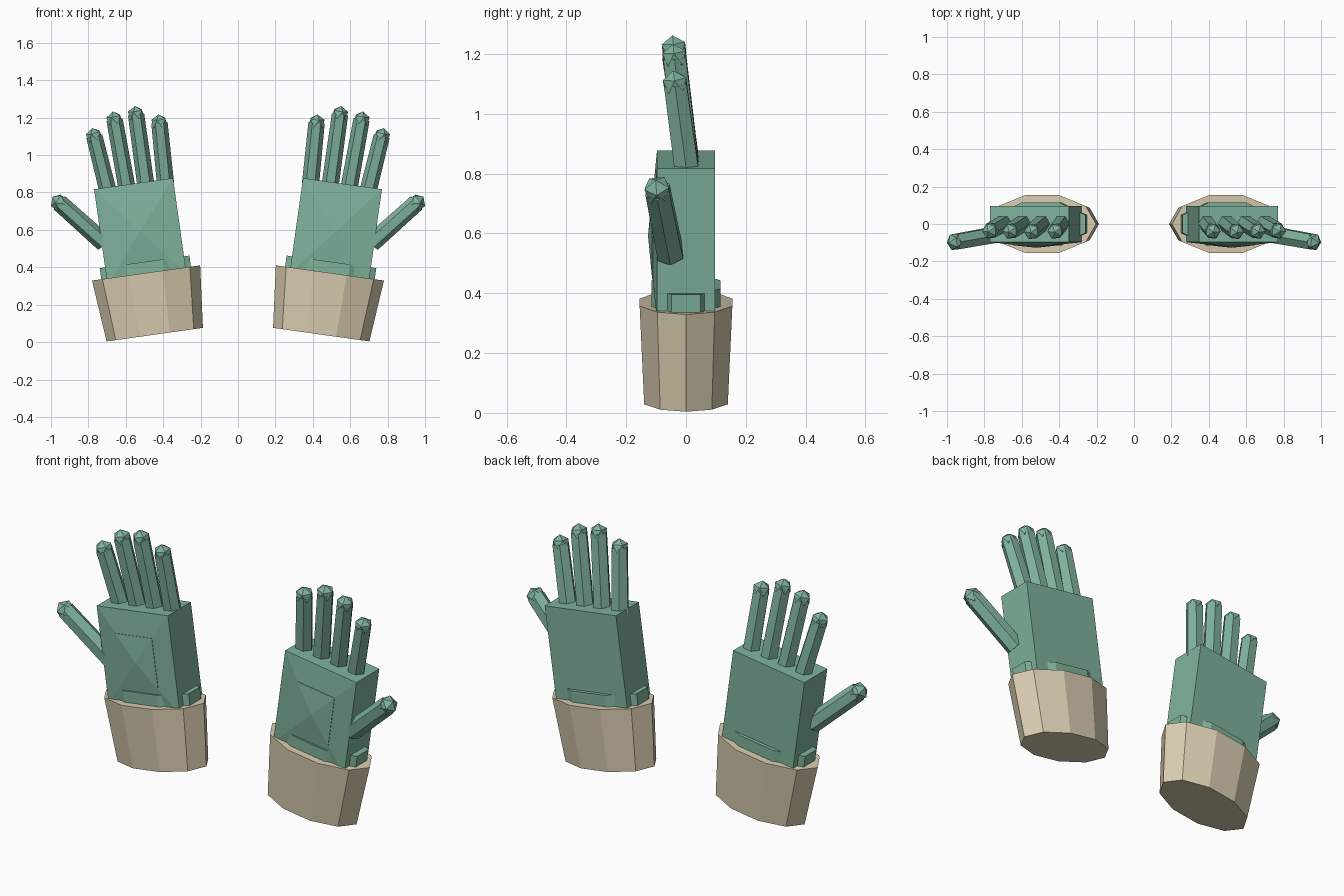
import bpy, bmesh
from math import sin, cos, pi, radians
from mathutils import Vector, Matrix

if "Cube" in bpy.data.objects:
    bpy.data.objects.remove(bpy.data.objects["Cube"])


def material(name, rgb):
    m = bpy.data.materials.new(name)
    m.diffuse_color = (*rgb, 1)
    m.use_nodes = True
    m.node_tree.nodes["Principled BSDF"].inputs["Base Color"].default_value = m.diffuse_color
    return m


GREEN = material("glove green", (0.214, 0.448, 0.330))
TAN = material("cuff tan", (0.694, 0.604, 0.434))

# Frame of the tilted glove: origin at the middle of the cuff bottom
GLOVE = Matrix.Translation((0.445, 0, 0.04)) @ Matrix.Rotation(radians(8), 4, 'Y')


def finish(name, bm, mat):
    """Turn a bmesh into an object mirrored to the other hand."""
    bmesh.ops.recalc_face_normals(bm, faces=bm.faces)
    me = bpy.data.meshes.new(name)
    bm.to_mesh(me)
    bm.free()
    me.materials.append(mat)
    ob = bpy.data.objects.new(name, me)
    bpy.context.collection.objects.link(ob)
    ob.modifiers.new("other_hand", 'MIRROR').use_mirror_merge = False


def prism(bm, mat, sides, low, high, z0, z1, phase=0.0):
    """Capped elliptical prism; low and high are (rx, ry)."""
    rings = []
    for (rx, ry), z in ((low, z0), (high, z1)):
        angles = [phase + 2 * pi * i / sides for i in range(sides)]
        rings.append([bm.verts.new(mat @ Vector((rx * cos(a), ry * sin(a), z))) for a in angles])
    for i in range(sides):
        j = (i + 1) % sides
        bm.faces.new((rings[0][i], rings[0][j], rings[1][j], rings[1][i]))
    bm.faces.new(rings[0][::-1])
    bm.faces.new(rings[1])


def palm_block(bm, hx, y_front, y_back, z0, z1, apex):
    """Box whose front face rises to a shallow point."""
    size = Matrix.Diagonal((2 * hx, y_back - y_front, z1 - z0, 1))
    place = Matrix.Translation((0, (y_front + y_back) / 2, (z0 + z1) / 2))
    bmesh.ops.create_cube(bm, size=1, matrix=place @ size)
    bm.normal_update()
    front = [f for f in bm.faces if f.normal.y < -0.9]
    centre = bmesh.ops.poke(bm, faces=front)["verts"][0]
    centre.co.y = apex
    bm.transform(GLOVE)


def digit(name, base, tip, r):
    """Six-sided finger with a faceted tip."""
    base, tip = Vector(base), Vector(tip)
    z = (tip - base).normalized()
    x = Vector((0, 1, 0)).cross(z).normalized()
    rot = Matrix((x, z.cross(x), z)).transposed().to_4x4()
    bm = bmesh.new()
    prism(bm, Matrix.Translation(base) @ rot, 6, (r, r), (r * 0.95, r * 0.95), 0, (tip - base).length)
    bmesh.ops.create_icosphere(bm, subdivisions=1, radius=r, matrix=Matrix.Translation(tip) @ rot)
    finish(name, bm, GREEN)


# Cuff
bm = bmesh.new()
prism(bm, GLOVE, 10, (0.26, 0.147), (0.292, 0.163), 0, 0.333)
finish("cuff", bm, TAN)

# Wrist band rising out of the cuff
bm = bmesh.new()
prism(bm, GLOVE, 8, (0.262, 0.125), (0.262, 0.125), 0.25, 0.393, pi / 8)
finish("wrist", bm, GREEN)

# Palm and its raised pad
bm = bmesh.new()
palm_block(bm, 0.213, -0.097, 0.097, 0.30, 0.815, -0.125)
finish("palm", bm, GREEN)
bm = bmesh.new()
palm_block(bm, 0.11, -0.113, -0.09, 0.425, 0.69, -0.127)
finish("palm_pad", bm, GREEN)

# Fingers and thumb
digit("index_finger", (0.388, 0.003, 0.85), (0.42, -0.038, 1.172), 0.046)
digit("middle_finger", (0.493, 0.003, 0.84), (0.545, -0.040, 1.217), 0.046)
digit("ring_finger", (0.594, 0.003, 0.825), (0.66, -0.038, 1.188), 0.046)
digit("little_finger", (0.696, 0.003, 0.81), (0.768, -0.036, 1.10), 0.046)
digit("thumb", (0.715, -0.052, 0.53), (0.955, -0.095, 0.745), 0.049)
